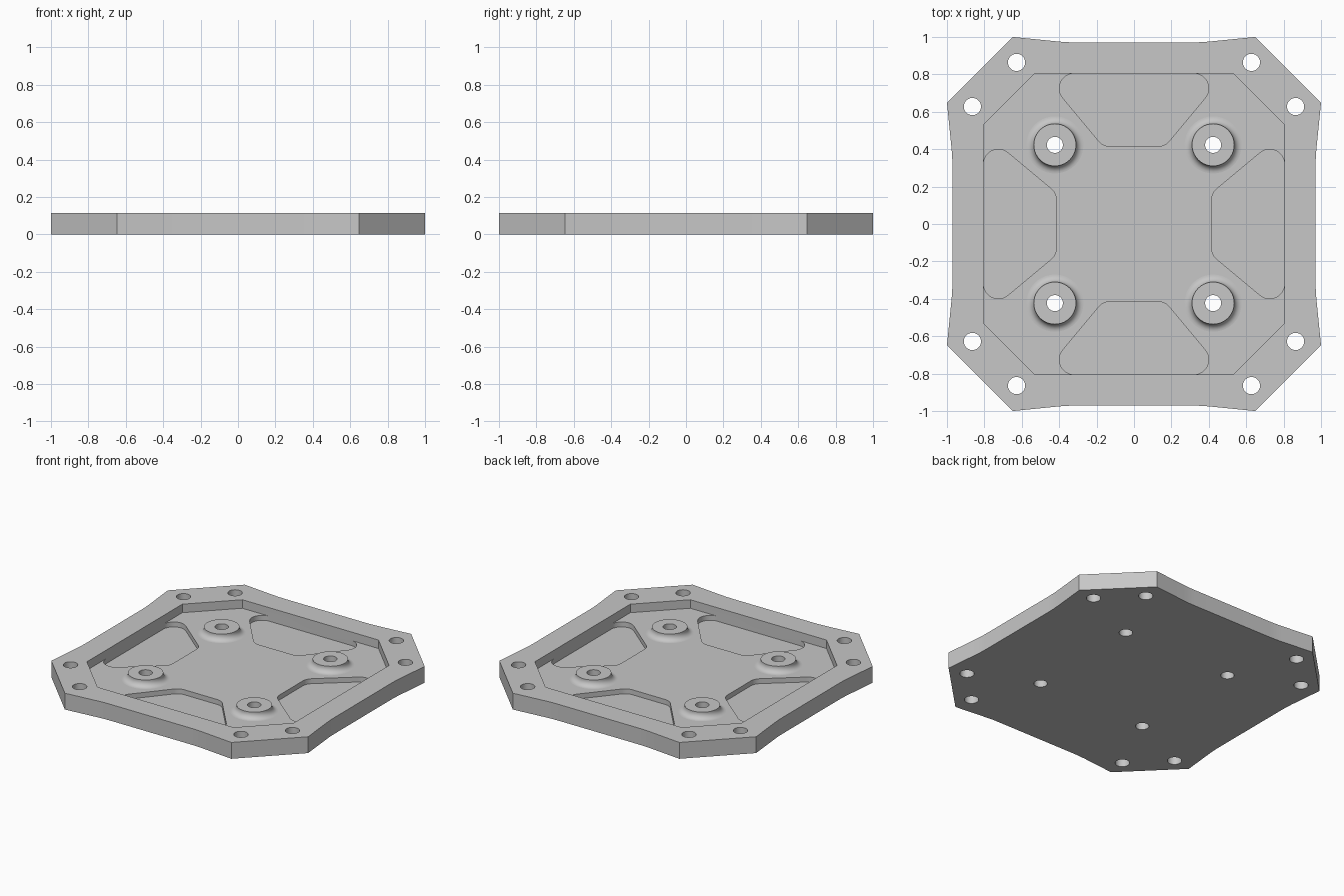
import bpy, bmesh, math
from mathutils import Vector

if "Cube" in bpy.data.objects:
    bpy.data.objects.remove(bpy.data.objects["Cube"], do_unlink=True)

TOP, FLOOR, SUB, BOSS_TOP = 0.115, 0.055, 0.02, 0.10
BOSS = 0.423

grey = bpy.data.materials.new("light grey")
grey.use_nodes = True
grey.diffuse_color = (0.57, 0.57, 0.57, 1)
grey.node_tree.nodes["Principled BSDF"].inputs["Base Color"].default_value = grey.diffuse_color


def finish(bm, name):
    bmesh.ops.recalc_face_normals(bm, faces=bm.faces)
    mesh = bpy.data.meshes.new(name)
    bm.to_mesh(mesh)
    bm.free()
    obj = bpy.data.objects.new(name, mesh)
    bpy.context.collection.objects.link(obj)
    mesh.materials.append(grey)
    return obj


def turn(points, quarter):
    for _ in range(quarter):
        points = [(-y, x) for x, y in points]
    return points


def four_sided(side):
    return [p for q in range(4) for p in turn(side, q)]


def circle(cx, cy, r, n=40):
    return [(cx + r * math.cos(math.tau * i / n), cy + r * math.sin(math.tau * i / n))
            for i in range(n)]


def rounded(points, r, steps=10):
    """Round every corner of a convex polygon with radius r."""
    out = []
    for i, p in enumerate(points):
        p = Vector(p)
        a = (Vector(points[i - 1]) - p).normalized()
        b = (Vector(points[(i + 1) % len(points)]) - p).normalized()
        half = a.angle(b) / 2
        centre = p + (a + b).normalized() * (r / math.sin(half))
        u = p + a * (r / math.tan(half)) - centre
        sweep = u.angle_signed(p + b * (r / math.tan(half)) - centre)
        for k in range(steps + 1):
            t = -sweep * k / steps
            x = u.x * math.cos(t) - u.y * math.sin(t)
            y = u.x * math.sin(t) + u.y * math.cos(t)
            out.append((round(centre.x + x, 5), round(centre.y + y, 5)))
    return out


def prism(bm, outline, z0, z1):
    low = [bm.verts.new((x, y, z0)) for x, y in outline]
    high = [bm.verts.new((x, y, z1)) for x, y in outline]
    bm.faces.new(low)
    bm.faces.new(high)
    for i in range(len(low)):
        j = (i + 1) % len(low)
        bm.faces.new((low[i], low[j], high[j], high[i]))


def cut(target, outlines, z0, z1):
    bm = bmesh.new()
    for outline in outlines:
        prism(bm, outline, z0, z1)
    cutter = finish(bm, "cutter")
    cutter.hide_render = True
    mod = target.modifiers.new("cut", "BOOLEAN")
    mod.operation, mod.solver, mod.object = "DIFFERENCE", "EXACT", cutter
    bpy.context.view_layer.objects.active = target
    bpy.ops.object.modifier_apply(modifier=mod.name)
    bpy.data.objects.remove(cutter, do_unlink=True)


def smooth(obj):
    bpy.ops.object.select_all(action="DESELECT")
    obj.select_set(True)
    bpy.context.view_layer.objects.active = obj
    bpy.ops.object.shade_smooth_by_angle(angle=math.radians(30))


# Plate outline with slightly waisted sides
half_side = [(0.648, 1.0), (0.41, 0.976), (0.36, 0.972), (0.31, 0.971)]
bm = bmesh.new()
prism(bm, four_sided(half_side + [(-x, y) for x, y in reversed(half_side)]), 0, TOP)
plate = finish(bm, "base_plate")

# Octagonal recess, four deeper rounded pockets, through holes
cut(plate, [four_sided([(0.53, 0.805), (-0.53, 0.805)])], FLOOR, 0.3)
pocket = rounded([(0.49, 0.805), (-0.49, 0.805), (-0.165, 0.415), (0.165, 0.415)], 0.08)
cut(plate, [turn(pocket, q) for q in range(4)], SUB, 0.2)
holes = [circle(x, y, 0.046) for a, b in ((0.628, 0.864), (0.864, 0.628))
         for x in (a, -a) for y in (b, -b)]
holes += [circle(x, y, 0.043) for x in (BOSS, -BOSS) for y in (BOSS, -BOSS)]
cut(plate, holes, -0.1, 0.4)
smooth(plate)

# Mounting bosses with a filleted foot, turned from a profile
FILLET = 0.04
profile = [(0.043, FLOOR), (0.043, BOSS_TOP), (0.113, BOSS_TOP)]
for k in range(9):
    t = math.pi / 2 * k / 8
    profile.append((0.113 + FILLET * (1 - math.cos(t)), FLOOR + FILLET * (1 - math.sin(t))))
profile[3:] = sorted(profile[3:], key=lambda p: p[0])
for side, x in (("left", BOSS), ("right", -BOSS)):
    for end, y in (("front", -BOSS), ("back", BOSS)):
        bm = bmesh.new()
        rings = [[bm.verts.new((px, py, z)) for px, py in circle(x, y, r)] for r, z in profile]
        for a, b in zip(rings, rings[1:]):
            for i in range(len(a)):
                j = (i + 1) % len(a)
                bm.faces.new((a[i], a[j], b[j], b[i]))
        # The open ring has its top facing up
        boss = finish(bm, f"boss_{end}_{side}")
        if max(boss.data.polygons, key=lambda p: abs(p.normal.z) * p.area).normal.z < 0:
            boss.data.flip_normals()
        smooth(boss)
